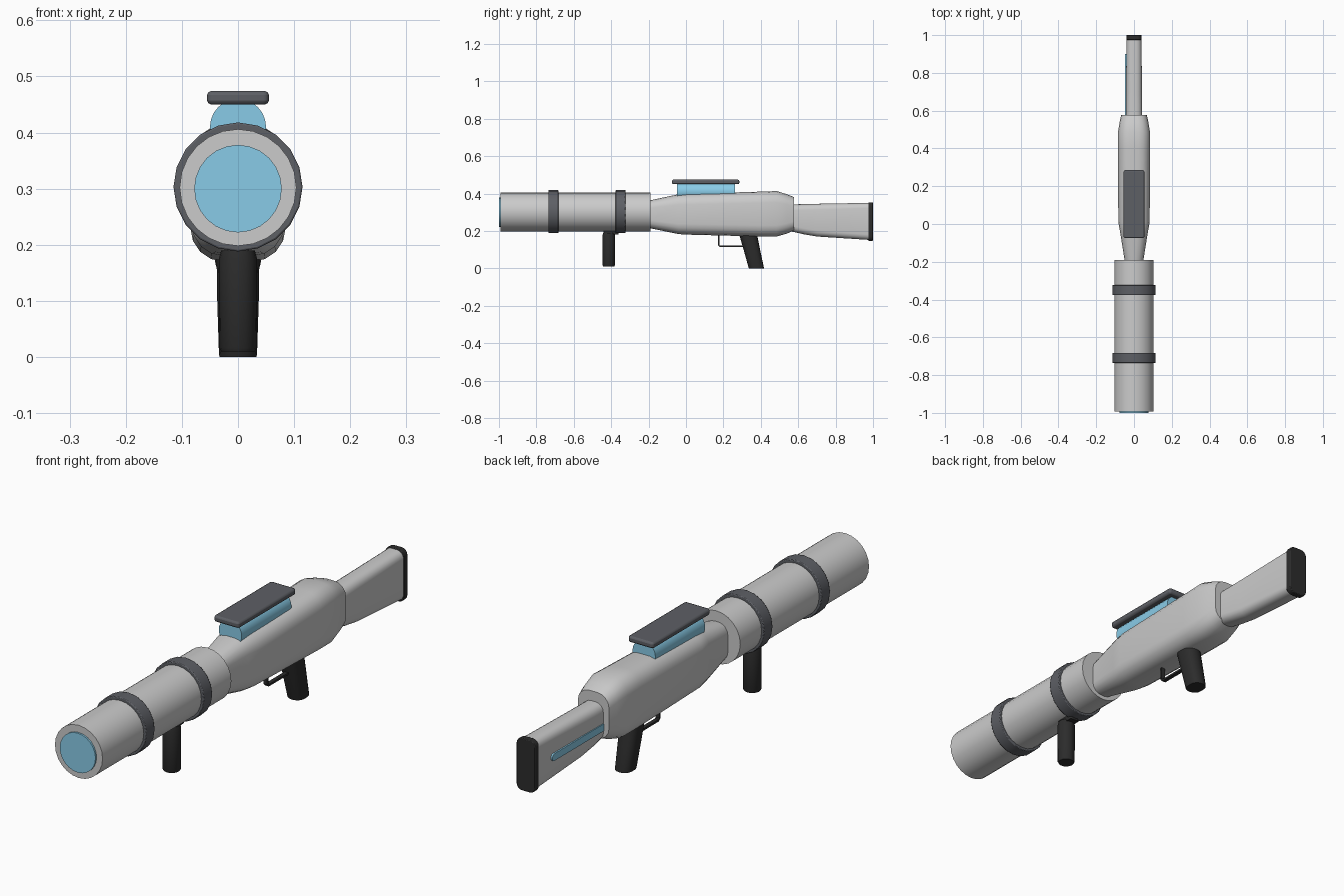
import bpy, bmesh
from math import sin, cos, pi, radians
from mathutils import Vector

if "Cube" in bpy.data.objects:
    bpy.data.objects.remove(bpy.data.objects["Cube"])


def material(name, rgb):
    m = bpy.data.materials.new(name)
    m.diffuse_color = (*rgb, 1)
    m.use_nodes = True
    m.node_tree.nodes["Principled BSDF"].inputs["Base Color"].default_value = m.diffuse_color
    return m


BLUE = material("blue_glass", (0.25, 0.60, 0.80))
GREY = material("dark_grey", (0.11, 0.115, 0.13))
BLACK = material("black_rubber", (0.025, 0.025, 0.025))


def finish(obj, mat, bevel=0, angle=35):
    if mat:
        obj.data.materials.append(mat)
    if bevel:
        b = obj.modifiers.new("bevel", 'BEVEL')
        b.width, b.segments, b.limit_method = bevel, 2, 'ANGLE'
        b.angle_limit = radians(50)
    bpy.ops.object.select_all(action='DESELECT')
    obj.select_set(True)
    bpy.context.view_layer.objects.active = obj
    bpy.ops.object.shade_smooth_by_angle(angle=radians(angle))
    return obj


def rounded(hw, hh, r, n=4):
    """Outline of a rounded rectangle as (u, v) pairs."""
    pts = []
    for k, (sx, sy) in enumerate([(1, 1), (-1, 1), (-1, -1), (1, -1)]):
        for i in range(n + 1):
            a = (k + i / n) * pi / 2
            pts.append((sx * (hw - r) + r * cos(a), sy * (hh - r) + r * sin(a)))
    return pts


def loft(name, rings, mat=None, bevel=0, angle=35):
    """Skin a list of matching point rings and cap both ends."""
    bm = bmesh.new()
    vs = [[bm.verts.new(p) for p in ring] for ring in rings]
    n = len(vs[0])
    for a, b in zip(vs, vs[1:]):
        for i in range(n):
            bm.faces.new((a[i], a[(i + 1) % n], b[(i + 1) % n], b[i]))
    bm.faces.new(vs[0])
    bm.faces.new(vs[-1])
    bmesh.ops.recalc_face_normals(bm, faces=bm.faces)
    me = bpy.data.meshes.new(name)
    bm.to_mesh(me)
    bm.free()
    obj = bpy.data.objects.new(name, me)
    bpy.context.collection.objects.link(obj)
    return finish(obj, mat, bevel, angle)


def loft_y(name, sections, **kw):
    """Sections along y: (y, bottom z, top z, half width, corner radius)."""
    return loft(name, [[(u, y, (lo + hi) / 2 + v) for u, v in
                        rounded(hw, (hi - lo) / 2, r)]
                       for y, lo, hi, hw, r in sections], **kw)


def loft_z(name, sections, **kw):
    """Sections along z: (z, centre y, half x, half y, corner radius)."""
    return loft(name, [[(u, cy + v, z) for u, v in rounded(hx, hy, r)]
                       for z, cy, hx, hy, r in sections], **kw)


def tube_y(name, y0, y1, radius, z, sides=24, mat=None, bevel=0):
    ring = [(radius * cos(2 * pi * i / sides), radius * sin(2 * pi * i / sides))
            for i in range(sides)]
    return loft(name, [[(u, y, z + v) for u, v in ring] for y in (y0, y1)],
                mat=mat, bevel=bevel)


# Barrel with front lens and two bands
tube_y("barrel", -0.993, -0.19, 0.104, 0.302)
tube_y("front_lens", -1.0, -0.97, 0.078, 0.30, mat=BLUE)
for i, y in enumerate((-0.709, -0.35)):
    tube_y(f"barrel_band_{i + 1}", y - 0.027, y + 0.027, 0.115, 0.303,
           sides=20, mat=GREY, bevel=0.003)

# Receiver body
loft_y("body", [(-0.21, 0.217, 0.361, 0.048, 0.040),
                (-0.19, 0.214, 0.364, 0.050, 0.042),
                (-0.04, 0.183, 0.396, 0.074, 0.055),
                (0.01, 0.180, 0.399, 0.083, 0.058),
                (0.40, 0.170, 0.410, 0.085, 0.060),
                (0.485, 0.170, 0.413, 0.085, 0.060),
                (0.54, 0.186, 0.396, 0.076, 0.054),
                (0.577, 0.202, 0.381, 0.068, 0.050)])

# Shoulder stock, butt pad and the side stripe on the left
loft_y("stock", [(0.56, 0.198, 0.342, 0.043, 0.032),
                 (0.63, 0.182, 0.343, 0.043, 0.032),
                 (0.70, 0.170, 0.345, 0.042, 0.032),
                 (0.98, 0.152, 0.350, 0.040, 0.028)])
loft_y("butt_pad", [(0.975, 0.147, 0.353, 0.041, 0.024),
                    (1.0, 0.147, 0.353, 0.041, 0.024)],
       mat=BLACK, bevel=0.003)
loft("stock_stripe", [[(x, 0.735 + u, 0.252 + v) for u, v in
                       rounded(0.165, 0.014, 0.012)] for x in (-0.030, -0.047)],
     mat=BLUE)

# Sight: glass cylinder under a flat cover
tube_y("sight_glass", -0.048, 0.262, 0.050, 0.410, mat=BLUE)
loft_z("sight_cover", [(z, 0.105, 0.055, 0.180, 0.010) for z in (0.450, 0.474)],
       mat=GREY, bevel=0.007)

# Front grip with its mount
loft_z("front_grip", [(0.010, -0.413, 0.030, 0.030, 0.029),
                      (0.016, -0.413, 0.033, 0.033, 0.032),
                      (0.175, -0.413, 0.034, 0.034, 0.033),
                      (0.190, -0.413, 0.030, 0.030, 0.029)], mat=BLACK)
loft_z("front_grip_mount", [(z, -0.400, 0.020, 0.040, 0.008)
                            for z in (0.180, 0.215)], mat=BLACK)

# Raked rear grip
loft_z("rear_grip", [(0.000, 0.376, 0.033, 0.040, 0.030),
                     (0.006, 0.375, 0.034, 0.041, 0.031),
                     (0.100, 0.352, 0.037, 0.044, 0.033),
                     (0.165, 0.336, 0.038, 0.047, 0.034),
                     (0.200, 0.328, 0.038, 0.048, 0.034)], mat=BLACK)

# Trigger guard: a thin bent bar
path = [(0.174, 0.19), (0.174, 0.124), (0.181, 0.117), (0.335, 0.117)]
bar = []
for i, (y, z) in enumerate(path):
    before, after = path[max(i - 1, 0)], path[min(i + 1, len(path) - 1)]
    t = Vector((0, after[0] - before[0], after[1] - before[1])).normalized()
    side = Vector((0, -t.z, t.y))
    bar.append([Vector((0.008 * a, y, z)) + side * 0.004 * b
                for a, b in ((1, 1), (-1, 1), (-1, -1), (1, -1))])
loft("trigger_guard", bar, mat=BLACK)
